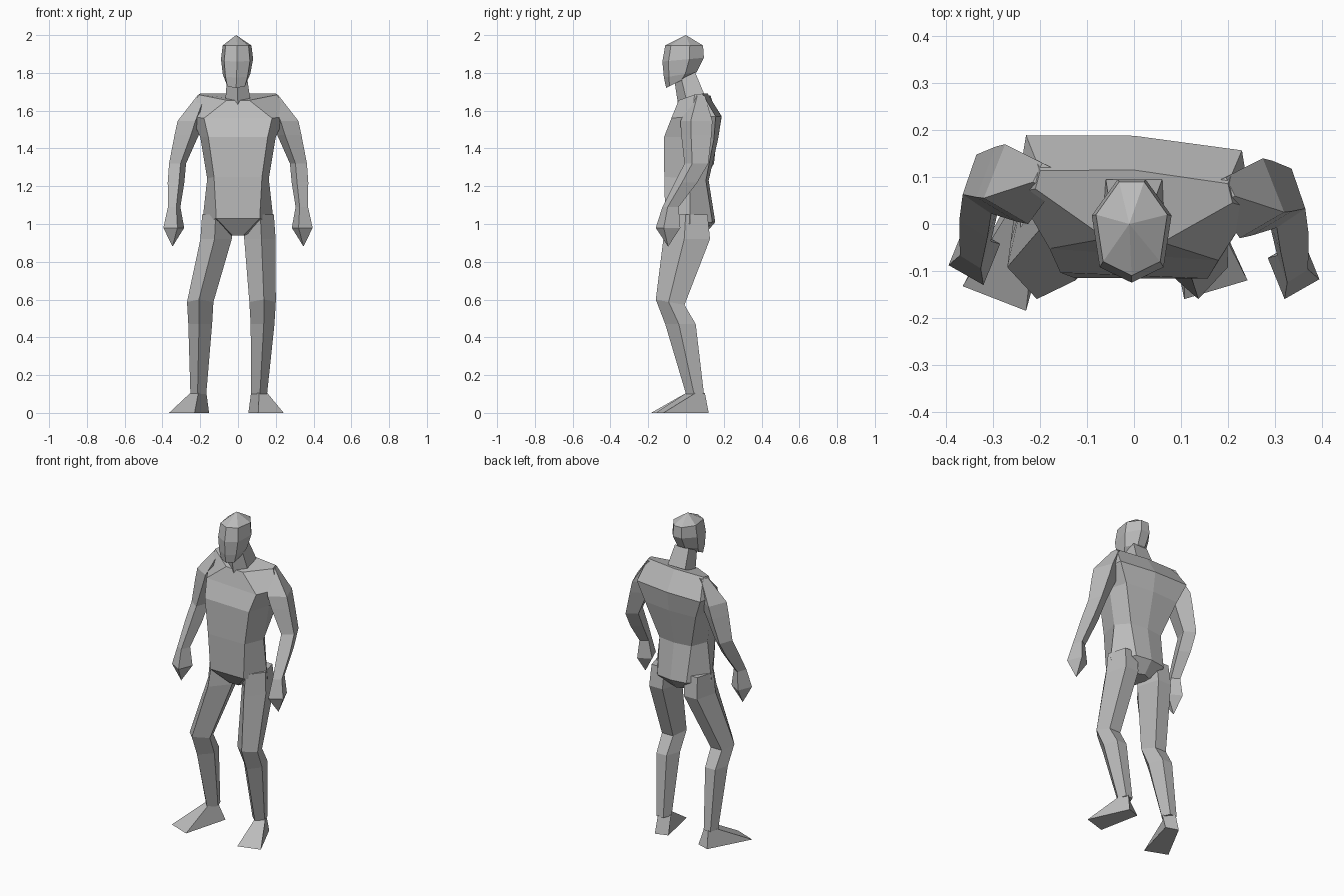
import bpy
import bmesh

start_cube = bpy.data.objects.get("Cube")
if start_cube:
    bpy.data.objects.remove(start_cube, do_unlink=True)

# Single plain colour
grey = bpy.data.materials.new("plain_grey")
grey.use_nodes = True
colour = (0.5, 0.5, 0.5, 1.0)
grey.diffuse_color = colour
grey.node_tree.nodes["Principled BSDF"].inputs["Base Color"].default_value = colour


def loft(name, rings):
    """Join successive rings of points with flat faces and close both ends."""
    bm = bmesh.new()
    loops = [[bm.verts.new(point) for point in ring] for ring in rings]
    for lower, upper in zip(loops, loops[1:]):
        count = len(lower)
        for i in range(count):
            j = (i + 1) % count
            bm.faces.new((lower[i], lower[j], upper[j], upper[i]))
    bm.faces.new(loops[0])
    bm.faces.new(loops[-1])
    bmesh.ops.remove_doubles(bm, verts=bm.verts, dist=0.0005)
    bmesh.ops.recalc_face_normals(bm, faces=bm.faces)
    mesh = bpy.data.meshes.new(name)
    bm.to_mesh(mesh)
    bm.free()
    mesh.materials.append(grey)
    obj = bpy.data.objects.new(name, mesh)
    bpy.context.scene.collection.objects.link(obj)
    return obj


def ring(shape, z, x, y, width, depth, tilt=0.0, side=1):
    """Scale a unit outline to half width and half depth; tilt lifts the back."""
    return [(side * (x + u * width), y + v * depth, z + v * tilt) for u, v in shape]


def torso_ring(front, flank, back, twist):
    """Each entry is half width, y and z; the back has a slight spine bulge."""
    def pair(entry, side):
        width, y, z = entry
        return (side * width, y - side * width * twist, z)
    spine = (0.0, back[1] + 0.015, back[2])
    return [pair(front, -1), pair(front, 1), pair(flank, 1), pair(back, 1),
            spine, pair(back, -1), pair(flank, -1)]


# Torso, from crotch to shoulder line
loft("torso", [
    torso_ring((0.03, -0.04, 0.94), (0.05, 0.03, 0.94), (0.04, 0.08, 0.94), 0),
    torso_ring((0.115, -0.11, 1.03), (0.19, 0.02, 1.0), (0.1, 0.14, 1.01), 0),
    torso_ring((0.127, -0.115, 1.25), (0.163, 0.02, 1.24), (0.11, 0.105, 1.23), 0),
    torso_ring((0.157, -0.11, 1.46), (0.2, 0.03, 1.46), (0.18, 0.155, 1.45), 0.04),
    torso_ring((0.18, -0.065, 1.56), (0.25, 0.05, 1.57), (0.23, 0.173, 1.57), 0.07),
    torso_ring((0.06, -0.035, 1.655), (0.21, 0.06, 1.685), (0.2, 0.1, 1.69), 0.07),
])

# Neck and head
NECK = [(0, -1), (0.9, -0.4), (0.8, 0.8), (-0.8, 0.8), (-0.9, -0.4)]
HEAD = [(0, -1), (0.8, -0.7), (1, 0.3), (0.35, 1), (-0.35, 1), (-1, 0.3), (-0.8, -0.7)]
loft("neck", [
    ring(NECK, 1.66, 0, 0.035, 0.075, 0.075, 0.04),
    ring(NECK, 1.78, -0.005, 0, 0.06, 0.06, 0.03),
])
loft("head", [
    ring(HEAD, 1.75, -0.01, -0.045, 0.058, 0.06, 0.03),
    ring(HEAD, 1.79, -0.008, -0.03, 0.073, 0.087, 0.015),
    ring(HEAD, 1.87, -0.005, -0.015, 0.085, 0.11, 0.01),
    ring(HEAD, 1.945, -0.005, -0.01, 0.076, 0.1),
    ring(HEAD, 2.0, -0.01, 0, 0, 0),
])

# Limb outlines, with +u pointing away from the body
ARM = [(1, -0.35), (0.35, 1), (-1, 0.35), (-0.35, -1)]
LEG = [(0.1, -1), (1, -0.15), (0.6, 0.9), (-0.5, 0.9), (-1, -0.15)]
FOOT_TOP = [(0, -1), (1, 0), (0.3, 1), (-1, 0)]

for label, side, knee, ankle, splay, shift in (
        ("left", 1, 0.13, 0.112, 0.0, -0.015),
        ("right", -1, 0.2, 0.21, 0.025, 0.015)):

    # Arm from shoulder to wrist
    loft(label + "_arm", [
        ring(ARM, z, x, y + shift, w, d, 0, side) for z, x, y, w, d in (
            (1.68, 0.185, 0.085, 0.03, 0.03),
            (1.545, 0.25, 0.07, 0.07, 0.085),
            (1.47, 0.272, 0.07, 0.064, 0.08),
            (1.32, 0.32, 0.07, 0.045, 0.063),
            (1.22, 0.328, 0.015, 0.044, 0.06),
            (1.09, 0.338, -0.067, 0.033, 0.043))])

    # Hand tapering to a point
    loft(label + "_hand", [
        ring(ARM, z, x, y + shift, w, d, 0, side) for z, x, y, w, d in (
            (1.09, 0.338, -0.067, 0.033, 0.043),
            (0.98, 0.34, -0.08, 0.055, 0.065),
            (0.88, 0.347, -0.08, 0, 0))])

    # Leg from hip to ankle
    loft(label + "_leg", [
        ring(LEG, z, x, y, w, d, tilt, side) for z, x, y, w, d, tilt in (
            (1.05, 0.11, 0.015, 0.08, 0.11, 0),
            (0.92, 0.116, 0.01, 0.083, 0.13, 0),
            (0.585, knee, -0.08, 0.07, 0.08, -0.015),
            (0.47, knee, -0.025, 0.063, 0.085, 0),
            (0.1, ankle, 0.05, 0.042, 0.05, 0))])

    # Wedge foot, turned outward
    sole = [(-0.005 + splay, -0.21 - splay), (0.13 + splay, -0.17 - splay / 2),
            (0.02, 0.07), (-0.057, 0.045)]
    loft(label + "_foot", [
        [(side * (ankle + u), 0.05 + v, 0.0) for u, v in sole],
        ring(FOOT_TOP, 0.105, ankle, 0.05, 0.043, 0.05, 0, side)])
